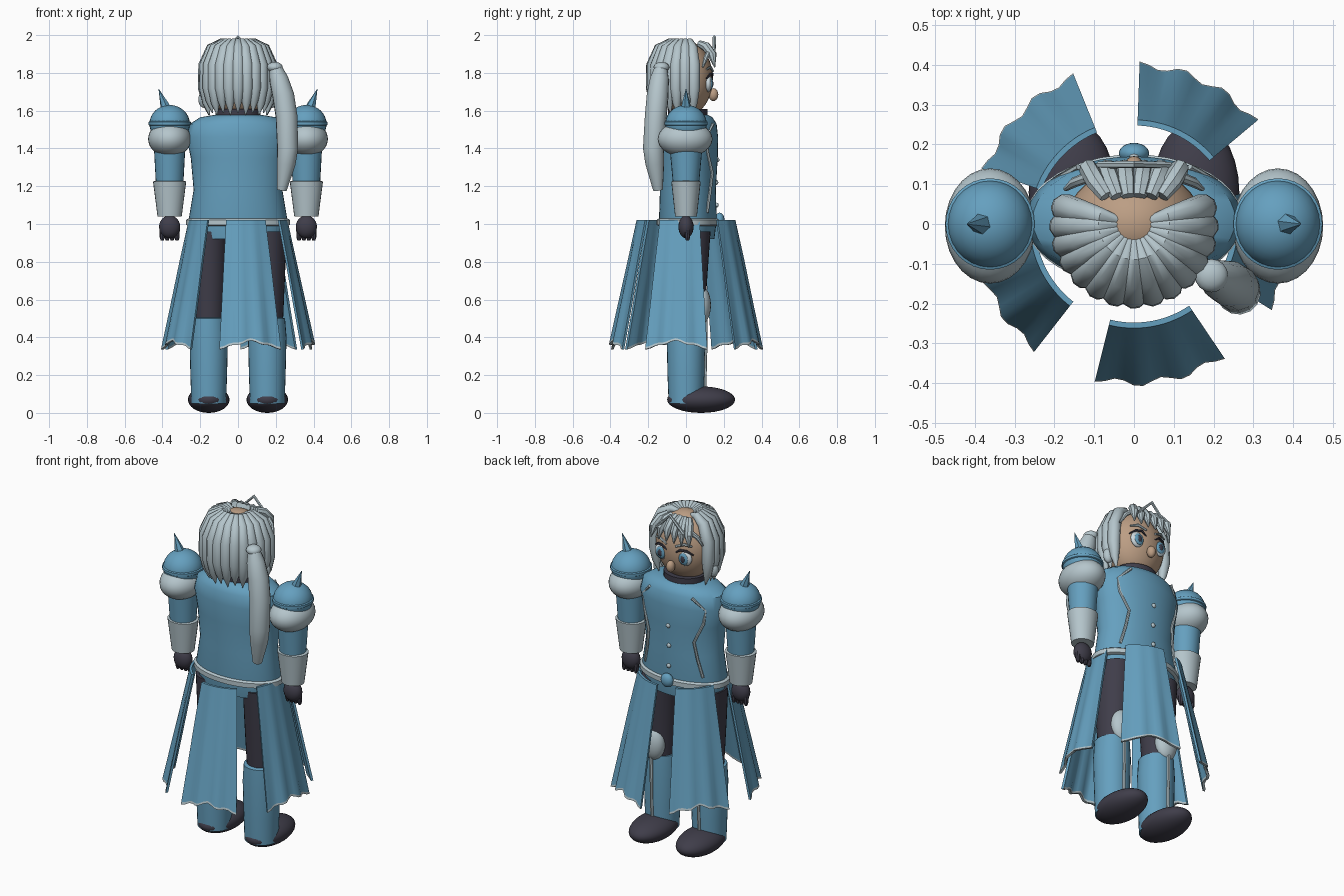
import bpy, bmesh, math
from mathutils import Vector, Matrix

if "Cube" in bpy.data.objects:
    bpy.data.objects.remove(bpy.data.objects["Cube"])


def material(name, rgb):
    m = bpy.data.materials.new(name)
    m.diffuse_color = (*rgb, 1)
    m.use_nodes = True
    m.node_tree.nodes["Principled BSDF"].inputs["Base Color"].default_value = m.diffuse_color
    return m


BLUE = material("steel_blue", (0.13, 0.35, 0.52))
SILVER = material("pale_silver", (0.46, 0.56, 0.60))
DARK = material("charcoal", (0.05, 0.047, 0.068))
SKIN = material("skin", (0.50, 0.34, 0.23))
WHITE = material("eye_white", (0.62, 0.70, 0.74))


def finish(name, bm, mats, angle=40):
    bmesh.ops.recalc_face_normals(bm, faces=bm.faces)
    me = bpy.data.meshes.new(name)
    bm.to_mesh(me)
    bm.free()
    for m in mats:
        me.materials.append(m)
    ob = bpy.data.objects.new(name, me)
    bpy.context.collection.objects.link(ob)
    bpy.ops.object.select_all(action='DESELECT')
    ob.select_set(True)
    bpy.context.view_layer.objects.active = ob
    bpy.ops.object.shade_smooth_by_angle(angle=math.radians(angle))
    return ob


def ball(name, c, r, mat, seg=24, rings=14):
    bm = bmesh.new()
    mx = Matrix.Translation(c) @ Matrix.Diagonal((*r, 1))
    bmesh.ops.create_uvsphere(bm, u_segments=seg, v_segments=rings, radius=1, matrix=mx)
    return finish(name, bm, [mat])


def skin_rings(bm, rings, closed=False):
    n = len(rings[0])
    vs = [[bm.verts.new(p) for p in ring] for ring in rings]
    for a, b in zip(vs, vs[1:]):
        for i in range(n):
            j = (i + 1) % n
            bm.faces.new((a[i], a[j], b[j], b[i]))
    bm.faces.new(vs[0][::-1])
    bm.faces.new(vs[-1])


def loft(name, c, sections, mat, n=32):
    """Stack of ellipses: (z, rx, ry) or (z, rx, ry, x shift)."""
    bm = bmesh.new()
    rings = []
    for z, rx, ry in sections:
        rings.append([(c[0] + rx * math.cos(t), c[1] + ry * math.sin(t), z)
                      for t in (2 * math.pi * i / n for i in range(n))])
    skin_rings(bm, rings)
    return finish(name, bm, [mat])


def sweep(name, pts, radii, mat, n=8, angle=40):
    """Tapered tube along a path."""
    pts = [Vector(p) for p in pts]
    bm = bmesh.new()
    rings = []
    ref = Vector((0.31, 0.22, 0.93))
    for i, p in enumerate(pts):
        d = (pts[min(i + 1, len(pts) - 1)] - pts[max(i - 1, 0)]).normalized()
        if i == 0:
            ref = d.orthogonal().normalized()
        u = (ref - d * ref.dot(d)).normalized()
        ref = u
        v = d.cross(u)
        rings.append([p + radii[i] * (u * math.cos(t) + v * math.sin(t))
                      for t in (2 * math.pi * k / n for k in range(n))])
    skin_rings(bm, rings)
    return finish(name, bm, [mat], angle)


# Torso, collar, belt and front fastenings
loft("coat_body", (0, 0.01), [(0.92, 0.235, 0.14), (1.02, 0.262, 0.153), (1.18, 0.235, 0.148),
     (1.35, 0.25, 0.158), (1.46, 0.272, 0.16), (1.53, 0.255, 0.152), (1.565, 0.2, 0.13),
     (1.58, 0.11, 0.1)], BLUE, 40)
loft("collar", (0, 0.01), [(1.55, 0.12, 0.105), (1.61, 0.12, 0.105)], DARK)
loft("belt", (0, 0.01), [(0.99, 0.262, 0.153), (0.995, 0.274, 0.165), (1.022, 0.274, 0.165),
     (1.03, 0.262, 0.153)], SILVER, 40)
ball("buckle", (0, 0.178, 1.02), (0.038, 0.026, 0.04), BLUE)
for z, y in ((1.1, 0.163), (1.22, 0.161), (1.34, 0.167)):
    ball("button", (0, y, z), (0.013, 0.01, 0.013), SILVER, 12, 8)


def coat_y(x, z):
    rx, ry = (0.255, 0.155) if z > 1.25 else (0.248, 0.152)
    return 0.014 + ry * math.sqrt(max(0, 1 - (x / rx) ** 2))


# Head and face
ball("head", (0, 0.0, 1.77), (0.172, 0.142, 0.2), SKIN, 32, 20)
ball("nose", (0, 0.145, 1.685), (0.024, 0.026, 0.034), SKIN, 16, 10)

for s in (-1, 1):
    ball("eye", (s * 0.075, 0.118, 1.745), (0.045, 0.02, 0.046), WHITE)
    ball("iris", (s * 0.075, 0.132, 1.743), (0.03, 0.01, 0.034), BLUE)
    ball("pupil", (s * 0.075, 0.139, 1.743), (0.014, 0.006, 0.02), DARK, 16, 10)
    sweep("eyelash", [(s * 0.03, 0.138, 1.775), (s * 0.06, 0.14, 1.795), (s * 0.095, 0.128, 1.792),
          (s * 0.125, 0.108, 1.77)], [0.004, 0.007, 0.007, 0.004], DARK, 6)
    sweep("eyebrow", [(s * 0.03, 0.142, 1.81), (s * 0.08, 0.13, 1.83), (s * 0.12, 0.11, 1.82)],
          [0.006, 0.008, 0.005], SILVER, 6)
    ball("ear", (s * 0.18, 0.0, 1.66), (0.03, 0.025, 0.045), SILVER, 16, 10)

    # Chest piping
    pipe = [(s * x, coat_y(x, z), z) for x, z in
            ((0.14, 1.53), (0.205, 1.46), (0.195, 1.38), (0.15, 1.27), (0.165, 1.17), (0.19, 1.06))]
    sweep("coat_piping", pipe, [0.008] * 6, SILVER, 6)

    # Shoulder and arm
    x = s * 0.362
    ball("shoulder_dome", (x, 0, 1.53), (0.107, 0.11, 0.1), BLUE, 28, 16)
    loft("dome_rim", (x, 0), [(1.52, 0.104, 0.107), (1.525, 0.112, 0.115), (1.54, 0.112, 0.115),
         (1.545, 0.104, 0.107)], BLUE)
    sweep("shoulder_spike", [(s * 0.378, 0, 1.59), (s * 0.39, 0, 1.635), (s * 0.42, 0, 1.715)],
          [0.036, 0.023, 0.001], BLUE, 6)
    ball("sleeve_puff", (x, -0.005, 1.45), (0.114, 0.145, 0.095), SILVER, 28, 16)
    loft("sleeve", (x, 0), [(1.2, 0.072, 0.068), (1.42, 0.084, 0.088)], BLUE, 24)
    loft("cuff", (x, 0), [(1.04, 0.064, 0.058), (1.225, 0.088, 0.078), (1.23, 0.07, 0.065)], SILVER, 24)
    ball("glove", (x, 0, 0.985), (0.056, 0.04, 0.06), DARK, 20, 12)
    for k in range(4):
        fx = x + (k - 1.5) * 0.026
        sweep("finger", [(fx, 0.005, 0.98), (fx, 0.008, 0.93), (fx, 0.008, 0.912)],
              [0.015, 0.014, 0.008], DARK)

    # Leg, boot and foot
    x = s * 0.155
    loft("thigh", (x, 0.01), [(0.45, 0.082, 0.085), (0.75, 0.095, 0.105), (0.96, 0.1, 0.12)], DARK, 28)
    loft("boot", (x, 0), [(0.05, 0.092, 0.092), (0.2, 0.097, 0.098), (0.4, 0.102, 0.102),
         (0.5, 0.094, 0.1), (0.505, 0.08, 0.085)], BLUE, 28)
    ball("knee_guard", (x, 0.082, 0.57), (0.068, 0.05, 0.1), SILVER)
    sweep("boot_piping", [(x, 0.098, 0.1), (x, 0.102, 0.25), (x, 0.106, 0.4), (x, 0.104, 0.52)],
          [0.009] * 4, SILVER, 6)
    ball("shoe", (x, 0.08, 0.07), (0.11, 0.18, 0.07), DARK, 28, 16)

# Coat skirt: five flared panels with a rippled hem and pale edging
N, THICK = 14, 0.014
LEVELS = (1.02, 0.8, 0.58, 0.46, 0.372, 0.36)


def panel_point(t, z, inset):
    f = (1.02 - z) / 0.66
    a = math.radians(-24 + 48 * t)
    wave = math.cos(t * 6 * math.pi)
    r = 0.262 + 0.138 * f + 0.009 * f * wave - inset
    drop = 0.018 * f * (math.cos(2 * math.pi * t) + 0.35 * wave) * (f > 0.6)
    return Vector((r * math.cos(a), r * math.sin(a), z - drop))


for mid in range(64, 424, 72):
    bm = bmesh.new()
    rot = Matrix.Rotation(math.radians(mid), 3, 'Z')
    grids = [[[bm.verts.new(rot @ panel_point(i / N, z, inset)) for i in range(N + 1)]
              for z in LEVELS] for inset in (0, THICK)]
    top, low = 0, len(LEVELS) - 1
    for g in grids:
        for k in range(low):
            for i in range(N):
                f = bm.faces.new((g[k][i], g[k][i + 1], g[k + 1][i + 1], g[k + 1][i]))
                f.material_index = int(k == low - 1)
    o, n = grids
    for k in (top, low):
        for i in range(N):
            f = bm.faces.new((o[k][i], o[k][i + 1], n[k][i + 1], n[k][i]))
            f.material_index = int(k == low)
    for i in (0, N):
        for k in range(low):
            bm.faces.new((o[k][i], o[k + 1][i], n[k + 1][i], n[k][i]))
    finish("skirt_panel", bm, [BLUE, SILVER], 35)

# Hair: strands fanned round the crown
profile = [(0.035, 1.95), (0.085, 1.962), (0.14, 1.93), (0.176, 1.84), (0.18, 1.72), (0.172, 1.64), (0.158, 1.575)]
widths = [0.01, 0.022, 0.031, 0.036, 0.034, 0.023, 0.002]
for i in range(15):
    a = math.radians(167 + 206 * i / 14)
    sweep("hair_strand", [(r * math.cos(a), r * math.sin(a), z + 0.012 * (i % 2) * (z < 1.65))
          for r, z in profile], widths, SILVER, 10)

# Fringe
for i in range(6):
    x = (i - 2.5) / 2.5
    sweep("fringe_strand", [(0.07 * x, 0.07, 1.955), (0.095 * x, 0.105, 1.94),
          (0.115 * x, 0.14, 1.895), (0.125 * x, 0.152, 1.83)],
          [0.018, 0.025, 0.024, 0.003], SILVER, 8)
for s in (-1, 1):
    sweep("side_lock", [(s * 0.11, 0.12, 1.91), (s * 0.15, 0.105, 1.88), (s * 0.172, 0.088, 1.83)],
          [0.014, 0.013, 0.006], SILVER, 8)
sweep("brow_crest", [(-0.09, 0.148, 1.9), (0, 0.15, 1.99), (0.09, 0.148, 1.9)],
      [0.009] * 3, SILVER, 6)

# Side tail with its tie
ball("tail_tie", (0.195, -0.13, 1.83), (0.042, 0.042, 0.028), SILVER, 16, 10)
sweep("hair_tail", [(0.195, -0.13, 1.84), (0.215, -0.14, 1.77), (0.24, -0.15, 1.68), (0.257, -0.16, 1.57),
      (0.263, -0.172, 1.4), (0.255, -0.165, 1.32), (0.232, -0.148, 1.18)],
      [0.03, 0.05, 0.058, 0.058, 0.056, 0.05, 0.026], SILVER, 14)
